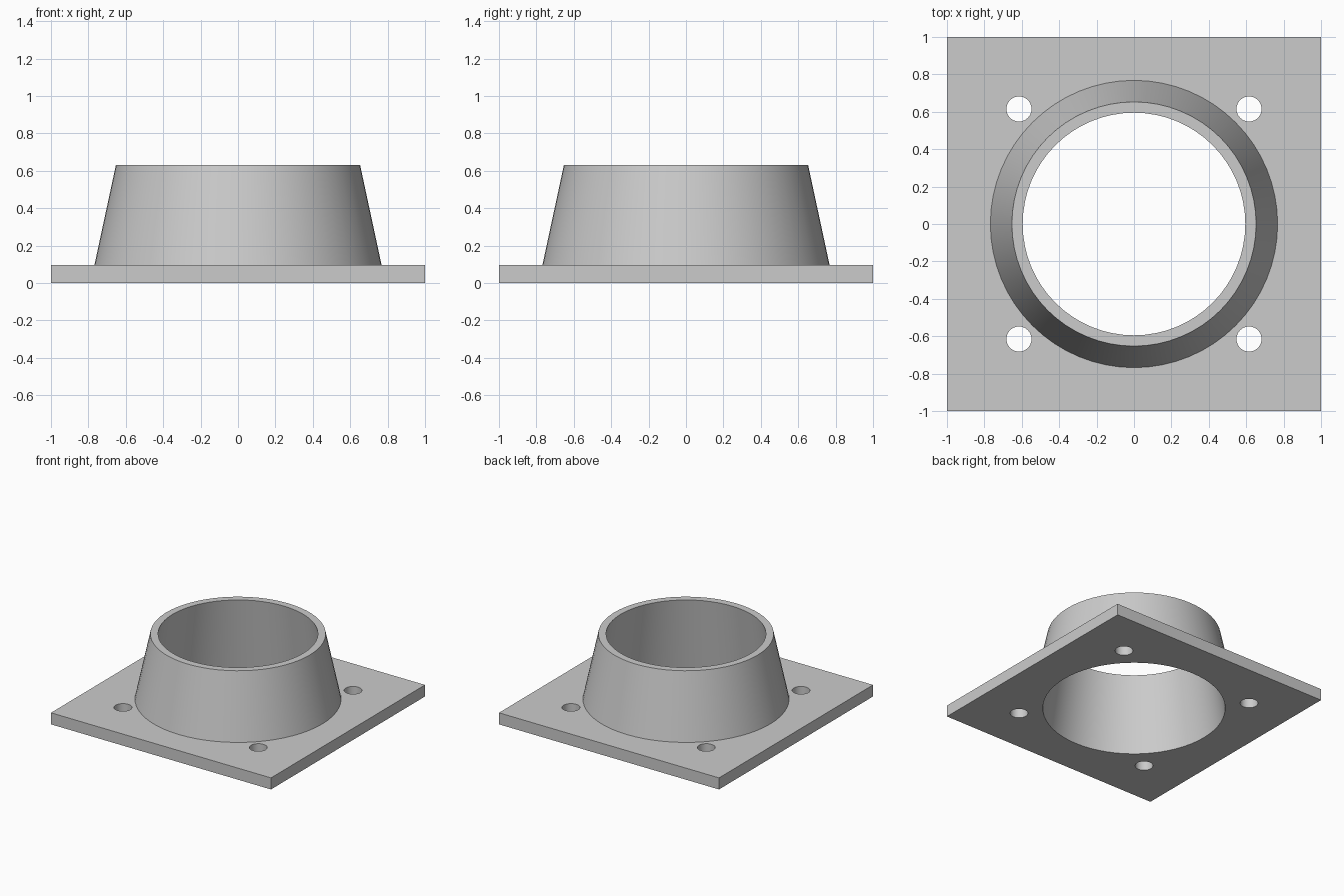
import bpy, bmesh, math

default_cube = bpy.data.objects.get("Cube")
if default_cube:
    bpy.data.objects.remove(default_cube, do_unlink=True)

PLATE_H, TOP_H = 0.095, 0.63
SEGMENTS = 64

grey = bpy.data.materials.new("plain grey")
grey.use_nodes = True
grey.diffuse_color = (0.6, 0.6, 0.6, 1)
grey.node_tree.nodes["Principled BSDF"].inputs["Base Color"].default_value = (0.6, 0.6, 0.6, 1)


def bore_radius(z):
    """The bore narrows evenly from the underside to the rim."""
    return 0.687 + (0.595 - 0.687) * z / TOP_H


def cutter(name, r_low, r_high, low, high, x=0, y=0, sides=SEGMENTS):
    bpy.ops.mesh.primitive_cone_add(vertices=sides, radius1=r_low, radius2=r_high,
                                    depth=high - low, location=(x, y, (low + high) / 2))
    ob = bpy.context.object
    ob.name = name
    ob.hide_render = True
    ob.data.materials.append(grey)
    return ob


def cut(target, tool):
    """Subtract the tool, then discard it."""
    mod = target.modifiers.new("cut", 'BOOLEAN')
    mod.operation = 'DIFFERENCE'
    mod.solver = 'EXACT'
    mod.object = tool
    bpy.context.view_layer.objects.active = target
    bpy.ops.object.modifier_apply(modifier=mod.name)
    bpy.data.objects.remove(tool, do_unlink=True)


def smooth(ob):
    bpy.ops.object.select_all(action='DESELECT')
    ob.select_set(True)
    bpy.context.view_layer.objects.active = ob
    bpy.ops.object.shade_smooth_by_angle(angle=math.radians(30))


# Square base plate
bpy.ops.mesh.primitive_cube_add(size=1, location=(0, 0, PLATE_H / 2))
plate = bpy.context.object
plate.name = "base_plate"
plate.scale = (2, 2, PLATE_H)
bpy.ops.object.transform_apply(location=True, scale=True)
plate.data.materials.append(grey)

# Bore through the plate and four bolt holes
cut(plate, cutter("bore_cutter", bore_radius(-0.1), bore_radius(0.2), -0.1, 0.2))
for sx in (-1, 1):
    for sy in (-1, 1):
        cut(plate, cutter("bolt_cutter", 0.067, 0.067, -0.1, 0.2,
                          sx * 0.615, sy * 0.615, 32))
smooth(plate)

# Tapered collar: outer wall, rim and inner wall turned around z
profile = [(0.768, PLATE_H), (0.653, TOP_H),
           (bore_radius(TOP_H), TOP_H), (bore_radius(PLATE_H), PLATE_H)]
bm = bmesh.new()
rings = []
for r, z in profile:
    angles = [2 * math.pi * i / SEGMENTS for i in range(SEGMENTS)]
    rings.append([bm.verts.new((r * math.sin(a), r * math.cos(a), z)) for a in angles])
for low, high in zip(rings, rings[1:]):
    for i in range(SEGMENTS):
        j = (i + 1) % SEGMENTS
        bm.faces.new((low[j], low[i], high[i], high[j]))
mesh = bpy.data.meshes.new("tapered_collar")
bm.to_mesh(mesh)
bm.free()
collar = bpy.data.objects.new("tapered_collar", mesh)
bpy.context.collection.objects.link(collar)
mesh.materials.append(grey)
smooth(collar)
